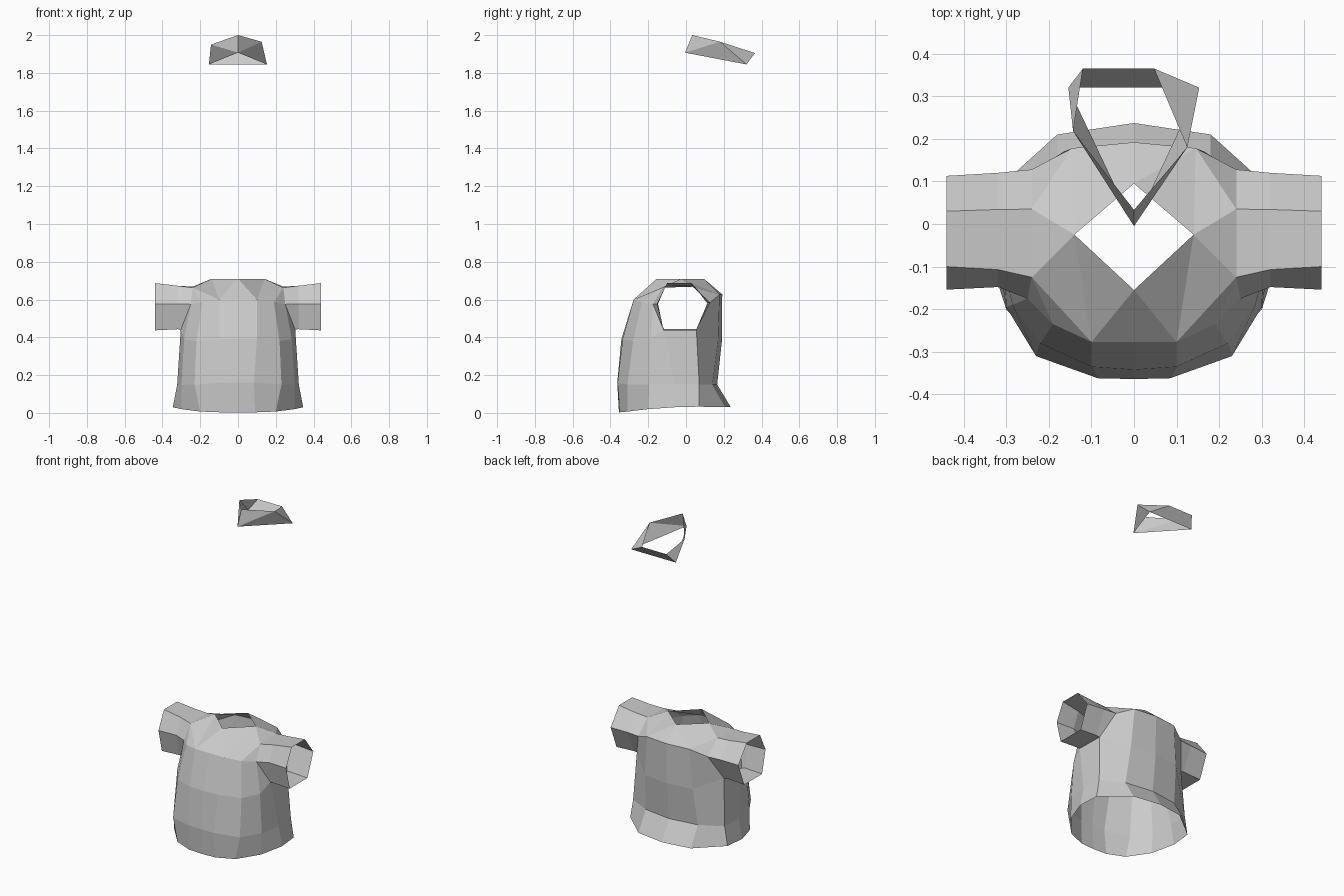
import bpy

if "Cube" in bpy.data.objects:
    bpy.data.objects.remove(bpy.data.objects["Cube"])


def make_object(name, verts, faces, mirror=False):
    mesh = bpy.data.meshes.new(name)
    mesh.from_pydata(verts, [], faces)
    mesh.update()
    obj = bpy.data.objects.new(name, mesh)
    bpy.context.collection.objects.link(obj)
    if mirror:
        mod = obj.modifiers.new("mirror", 'MIRROR')
        mod.use_axis[0] = True
        mod.use_clip = True
        mod.merge_threshold = 0.001
    return obj


# Shirt, right half: rings from front centre round to back centre
hem = [(0, -.355, .003), (.09, -.35, .003), (.2, -.31, .007), (.3, -.2, .02),
       (.345, -.06, .03), (.335, .07, .033), (.18, .21, .03), (0, .237, .03)]
waist = [(0, -.364, .16), (.085, -.362, .16), (.23, -.31, .15), (.3, -.195, .15),
         (.322, -.06, .15), (.315, .07, .15), (.18, .14, .15), (0, .165, .15)]
ribs = [(0, -.342, .39), (.1, -.335, .39), (.22, -.28, .38), (.285, -.19, .39),
        (.303, -.115, .44), (.3, .055, .44), (.165, .17, .38), (0, .19, .38)]
verts = hem + waist + ribs
faces = [(r * 8 + c, r * 8 + c + 1, r * 8 + c + 9, r * 8 + c + 8)
         for r in range(2) for c in range(7)]


def add(*co):
    verts.append(co)
    return len(verts) - 1


# Chest, shoulder and neck points
ch0, ch1, ch2 = add(0, -.277, .6), add(.1, -.277, .6), add(.19, -.235, .585)
arm_f, arm_b = add(.25, -.175, .575), add(.24, .128, .585)
ba1, ba2 = add(.145, .178, .627), add(0, .192, .627)
top_f, top_b = add(.24, -.125, .663), add(.24, .035, .668)
neck_f, neck_s, neck_b = add(0, -.155, .71), add(.14, -.025, .71), add(0, .095, .71)
R = 16
faces += [(R, R + 1, ch1, ch0), (R + 1, R + 2, ch2, ch1), (R + 2, R + 3, arm_f, ch2),
          (R + 3, R + 4, arm_f), (R + 5, R + 6, ba1, arm_b), (R + 6, R + 7, ba2, ba1),
          (ch0, ch1, neck_f), (ch1, neck_s, neck_f), (ch1, ch2, top_f), (ch2, arm_f, top_f),
          (ch1, top_f, neck_s), (neck_s, top_f, top_b), (neck_s, top_b, ba1),
          (top_b, arm_b, ba1), (neck_s, ba1, neck_b), (neck_b, ba1, ba2)]

# Six-sided open sleeve grown out of the armhole
loop = [top_f, top_b, arm_b, R + 5, R + 4, arm_f]
sections = [(.32, [(-.107, .673), (.034, .673), (.12, .585), (.055, .443), (-.12, .443), (-.148, .577)]),
            (.44, [(-.1, .687), (.03, .687), (.113, .58), (.055, .437), (-.12, .437), (-.154, .577)])]
for x, profile in sections:
    new = [add(x, y, z) for y, z in profile]
    for i in range(6):
        j = (i + 1) % 6
        faces.append((loop[j], loop[i], new[i], new[j]))
    loop = new
make_object("shirt", verts, faces, mirror=True)

# Pointed headband floating above
band = [(0, -.005, 1.907), (.153, .32, 1.845), (-.154, .32, 1.845), (0, .033, 2.0),
        (.125, .18, 1.965), (.047, .365, 1.905), (-.12, .365, 1.905), (-.143, .218, 1.95)]
make_object("headband", band, [(0, 4, 3), (0, 1, 4), (1, 5, 4), (1, 2, 6, 5),
                               (2, 7, 6), (0, 7, 2), (0, 3, 7)])
